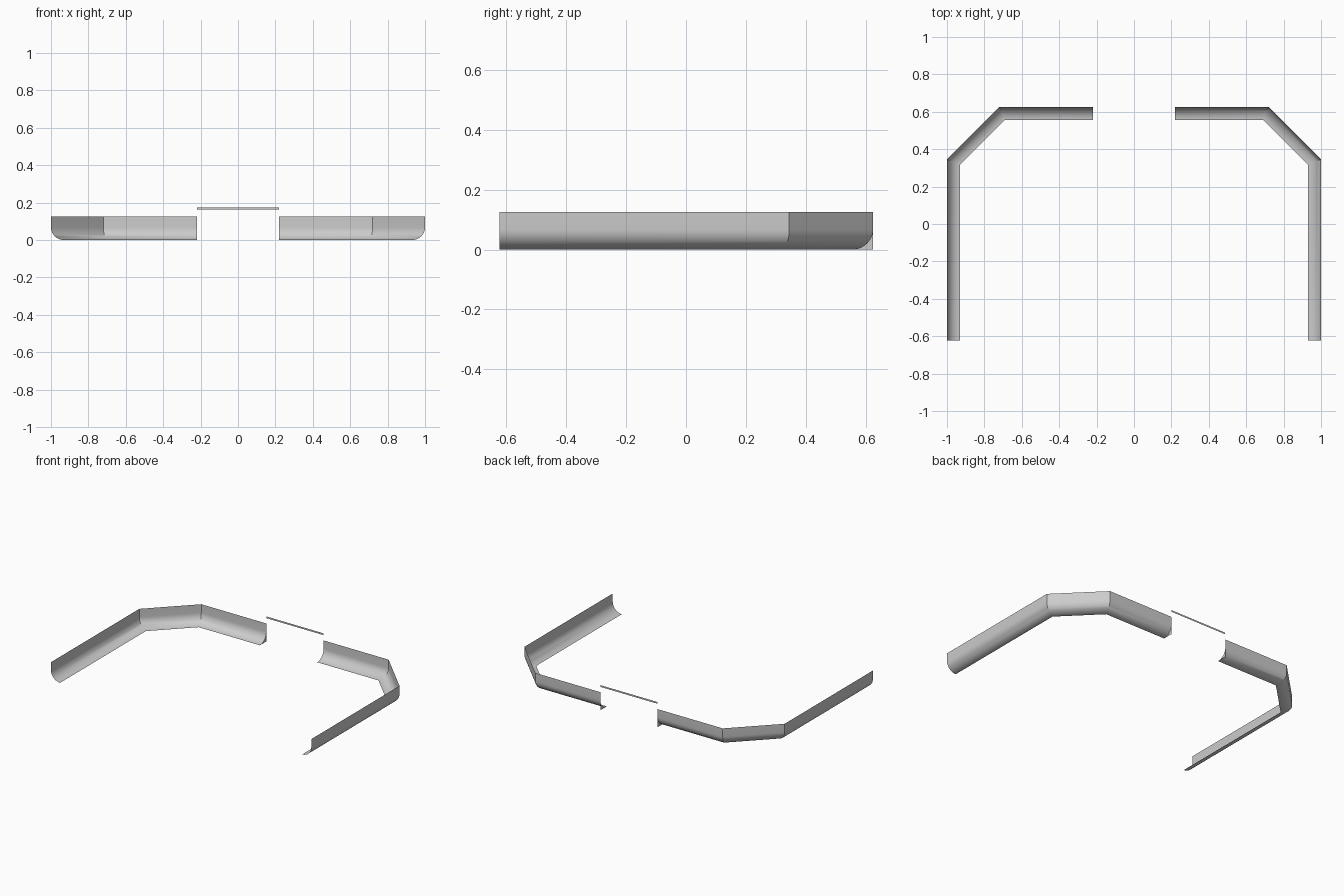
import bpy, bmesh, math
from mathutils import Vector

if "Cube" in bpy.data.objects:
    bpy.data.objects.remove(bpy.data.objects["Cube"])

H, R, RZ = 0.125, 0.07, 0.067    # wall height, lip inset, curve height
TAN = math.tan(math.pi / 8)      # mitre factor for the 45 degree bends

# Outer path of the right half and the inward mitre direction at each point
path = [((1, -0.624), (-1, 0)),
        ((1, 0.345), (-1, -TAN)),
        ((0.72, 0.625), (-TAN, -1)),
        ((0.22, 0.625), (0, -1))]

# Wall profile: (inset, height), straight above and rounded under
profile = [(0, H)] + [(R * (1 - math.cos(a)), RZ * (1 - math.sin(a)))
                      for a in (math.pi / 2 * i / 10 for i in range(11))]


def finish(bm, name):
    mesh = bpy.data.meshes.new(name)
    bm.to_mesh(mesh)
    bm.free()
    ob = bpy.data.objects.new(name, mesh)
    bpy.context.collection.objects.link(ob)
    bpy.context.view_layer.objects.active = ob
    ob.select_set(True)
    bpy.ops.object.shade_smooth_by_angle(angle=math.radians(30))
    ob.select_set(False)
    return ob


def bumper_half(name, side):
    bm = bmesh.new()
    # Sweep the profile along the path
    rings = [[bm.verts.new((side * (p[0] + d[0] * o), p[1] + d[1] * o, z))
              for o, z in profile] for p, d in path]
    for a, b in zip(rings, rings[1:]):
        for i in range(len(profile) - 1):
            f = (a[i], a[i + 1], b[i + 1], b[i])
            bm.faces.new(f if side < 0 else f[::-1])
    bmesh.ops.recalc_face_normals(bm, faces=bm.faces[:])
    if bm.faces[0].normal.x * side < 0:
        bmesh.ops.reverse_faces(bm, faces=bm.faces[:])
    # Small corner web outside the curve at the rear gap
    corner = bm.verts.new((side * 0.22, 0.625, 0))
    curve = [bm.verts.new(v.co) for v in rings[-1][1:]]
    for a, b in zip(curve, curve[1:]):
        f = bm.faces.new((corner, a, b))
        f.normal_update()
        if f.normal.x * side > 0:
            f.normal_flip()
    return finish(bm, name)


bumper_half("bumper_right", 1)
bumper_half("bumper_left", -1)

# Thin flat strip above the gap
bm = bmesh.new()
bm.faces.new([bm.verts.new((x, 0.625, z)) for x, z in
              ((0.218, 0.162), (-0.218, 0.162), (-0.218, 0.174), (0.218, 0.174))])
finish(bm, "gap_strip")
